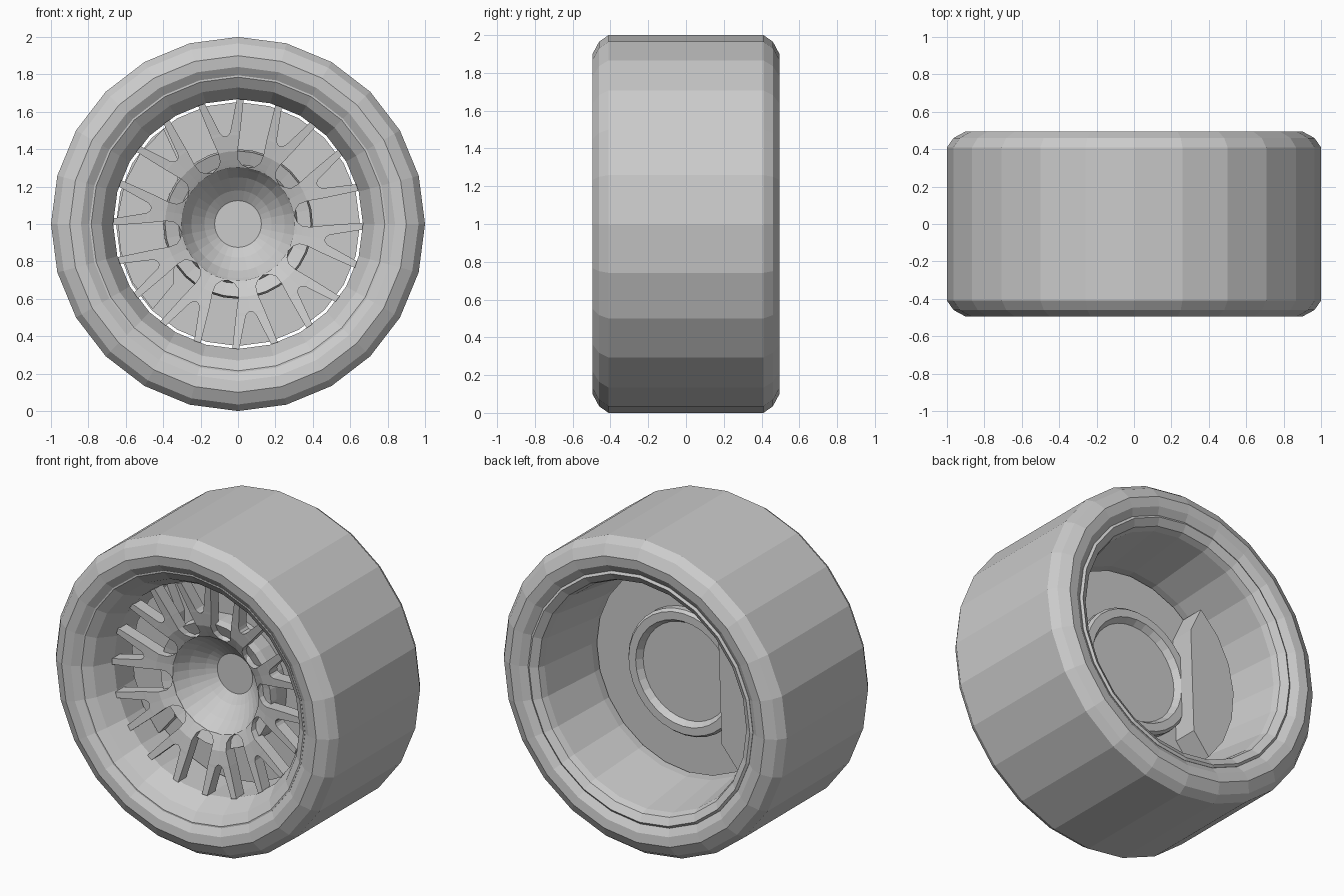
import bpy, bmesh
from math import sin, cos, asin, pi, radians

cube = bpy.data.objects.get("Cube")
if cube:
    bpy.data.objects.remove(cube, do_unlink=True)

grey = bpy.data.materials.new("plain_grey")
grey.use_nodes = True
grey.diffuse_color = (0.6, 0.6, 0.6, 1)
grey.node_tree.nodes["Principled BSDF"].inputs["Base Color"].default_value = (0.6, 0.6, 0.6, 1)

AXLE = 1.0  # height of the wheel centre


def finish(name, bm):
    bmesh.ops.remove_doubles(bm, verts=bm.verts[:], dist=0.0005)
    bmesh.ops.recalc_face_normals(bm, faces=bm.faces[:])
    mesh = bpy.data.meshes.new(name)
    bm.to_mesh(mesh)
    bm.free()
    mesh.materials.append(grey)
    obj = bpy.data.objects.new(name, mesh)
    bpy.context.collection.objects.link(obj)
    return obj


def polar(r, a, y):
    return (r * cos(a), y, AXLE + r * sin(a))


def lathe(name, profile, sides, closed=True):
    """Spin (radius, y) points around the axle."""
    bm = bmesh.new()
    rings = [[bm.verts.new(polar(r, 2 * pi * i / sides, y)) for i in range(sides)]
             for r, y in profile if r > 0]
    pairs = list(zip(rings, rings[1:]))
    if closed:
        pairs.append((rings[-1], rings[0]))
    else:
        bm.faces.new(rings[0])
        bm.faces.new(rings[-1])
    for a, b in pairs:
        for i in range(sides):
            j = (i + 1) % sides
            bm.faces.new((a[i], a[j], b[j], b[i]))
    return finish(name, bm)


def thicken(bm, depth):
    """Extrude a sheet backwards into a solid."""
    res = bmesh.ops.extrude_face_region(bm, geom=bm.faces[:], use_keep_orig=True)
    moved = [v for v in res["geom"] if isinstance(v, bmesh.types.BMVert)]
    bmesh.ops.translate(bm, verts=moved, vec=(0, depth, 0))


# Tyre: flat tread with rounded shoulders on both sides
shoulder = [(0.79, 0.455), (0.84, 0.488), (0.9, 0.495), (0.965, 0.46), (1.0, 0.41)]
lathe("tyre", [(r, -y) for r, y in shoulder] + shoulder[::-1], 24)

# Rim: stepped front lip, open barrel and rear lip
lathe("rim", [(0.795, -0.46), (0.785, -0.46), (0.73, -0.42), (0.668, -0.3),
              (0.668, 0.0), (0.72, 0.4), (0.735, 0.44), (0.78, 0.47), (0.795, 0.46)], 24)

# Hub: deep bowl in front, stepped collar behind
lathe("hub", [(0.125, -0.03), (0.18, -0.07), (0.25, -0.14), (0.29, -0.2), (0.305, -0.225),
              (0.318, -0.195), (0.39, -0.225), (0.4, -0.18), (0.4, 0.01), (0.385, 0.03),
              (0.335, 0.03), (0.31, -0.01)], 32, closed=False)

# Brake disc
lathe("brake_disc", [(0.36, -0.08), (0.652, -0.08), (0.652, -0.03), (0.36, -0.03)], 24)

# Forked spokes: rows of radius, front y, half width of fork gap, half width of window
rows = [(0.305, -0.228, 0, 0), (0.318, -0.236, 0, 0.035), (0.345, -0.25, 0, 0.06),
        (0.39, -0.272, 0, 0.07), (0.472, -0.287, 0, 0.073), (0.477, -0.288, 0.014, 0.073),
        (0.492, -0.29, 0.027, 0.074), (0.667, -0.32, 0.086, 0.086)]
bm = bmesh.new()
for k in range(10):
    middle = radians(26 + 36 * k)
    for side in (-1, 1):
        strip = []
        for r, y, gap, window in rows:
            inner = asin(gap / r)
            outer = pi / 10 - asin(window / r)
            strip.append([bm.verts.new(polar(r, middle + side * a, y)) for a in (inner, outer)])
        for (a, b), (c, d) in zip(strip, strip[1:]):
            bm.faces.new((a, b, d, c))
bmesh.ops.remove_doubles(bm, verts=bm.verts[:], dist=0.0005)
bmesh.ops.recalc_face_normals(bm, faces=bm.faces[:])
thicken(bm, 0.08)
finish("spokes", bm)

# Brake caliper straddling the disc on one side
bm = bmesh.new()
outline = [polar(0.645, radians(128 + 97 * i / 6), -0.15) for i in range(7)]
outline += [polar(0.47, radians(a), -0.15) for a in (223, 133)]
bm.faces.new([bm.verts.new(p) for p in outline])
thicken(bm, 0.28)
finish("brake_caliper", bm)
